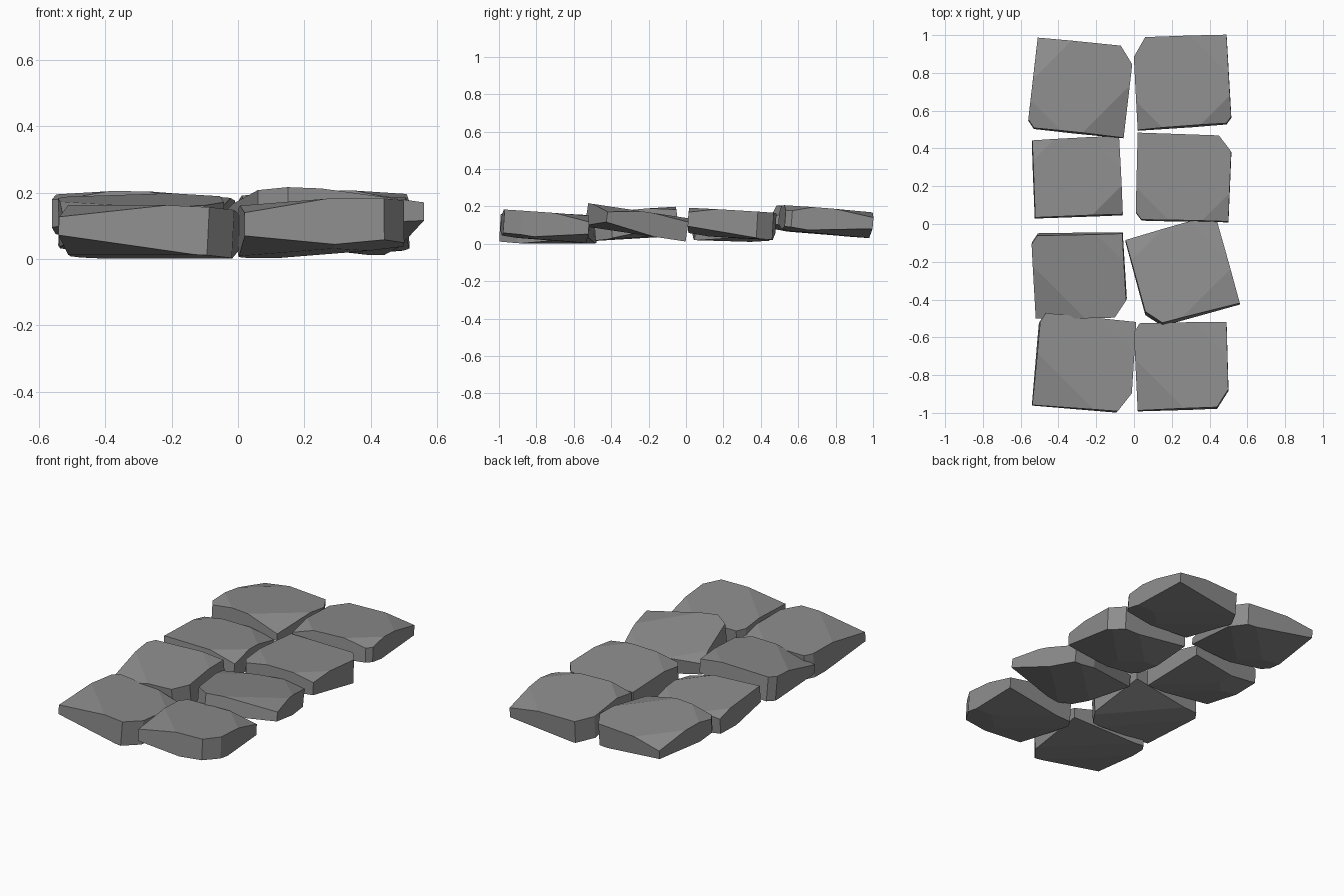
import bpy, bmesh
from mathutils import Vector

if "Cube" in bpy.data.objects:
    bpy.data.objects.remove(bpy.data.objects["Cube"])

BL, BR, TL, TR = (-1, -1), (1, -1), (-1, 1), (1, 1)

# dark grey stone
STONE = bpy.data.materials.new("stone_grey")
STONE.diffuse_color = (.265, .265, .265, 1)
STONE.use_nodes = True
STONE.node_tree.nodes["Principled BSDF"].inputs["Base Color"].default_value = STONE.diffuse_color


def slice_corner(bm, outline, corner, side, half, run, drop):
    """Cut a sloping facet off the top (side=1) or bottom (side=-1) at a corner."""
    d = Vector((corner[0], corner[1], 0)).normalized()
    tip = max(outline, key=lambda p: p.dot(d))
    start = tip - d * run
    start.z = side * half
    normal = (d * drop + Vector((0, 0, side * run))).normalized()
    geom = bm.verts[:] + bm.edges[:] + bm.faces[:]
    bmesh.ops.bisect_plane(bm, geom=geom, plane_co=start, plane_no=normal,
                           clear_outer=True, dist=1e-5)
    rim = [e for e in bm.edges if e.is_boundary]
    if rim:
        bmesh.ops.contextual_create(bm, geom=rim)


def stone(name, points, slope, thick, zmin, top, bottom):
    """Cut slab: plan outline, tilt (dz/dx, dz/dy), thickness, lowest height, facets."""
    pts = [Vector((x, y, 0)) for x, y in points]
    lo = Vector((min(p.x for p in pts), min(p.y for p in pts), 0))
    hi = Vector((max(p.x for p in pts), max(p.y for p in pts), 0))
    mid = (lo + hi) / 2
    local = [p - mid for p in pts]
    half = thick / 2
    bm = bmesh.new()
    face = bm.faces.new([bm.verts.new(p - Vector((0, 0, half))) for p in local])
    ext = bmesh.ops.extrude_face_region(bm, geom=[face])
    # the extrusion keeps the source face, so the slab is closed
    bmesh.ops.translate(bm, vec=(0, 0, thick),
                        verts=[v for v in ext["geom"] if isinstance(v, bmesh.types.BMVert)])
    for side, cuts in ((1, top), (-1, bottom)):
        for corner, run, drop in cuts:
            slice_corner(bm, local, corner, side, half, run, drop)
    # tilt the slab and set it at its height
    up = Vector((-slope[0], -slope[1], 1)).normalized()
    turn = Vector((0, 0, 1)).rotation_difference(up).to_matrix()
    bmesh.ops.transform(bm, matrix=turn.to_4x4(), verts=bm.verts)
    low = min(v.co.z for v in bm.verts)
    bmesh.ops.translate(bm, vec=(mid.x, mid.y, zmin - low), verts=bm.verts)
    bmesh.ops.recalc_face_normals(bm, faces=bm.faces)
    mesh = bpy.data.meshes.new(name)
    bm.to_mesh(mesh)
    bm.free()
    mesh.materials.append(STONE)
    bpy.context.collection.objects.link(bpy.data.objects.new(name, mesh))


# back row
stone("paver_back_left",
      [(-.51, .985), (-.07, .94), (-.01, .84), (-.055, .455), (-.53, .505), (-.56, .55)],
      (-.01, -.07), .135, .035,
      [(BR, .17, .055), (TL, .14, .035), (BL, .09, .025)],
      [(TL, .3, .05), (BR, .25, .04), (BL, .18, .03)])
stone("paver_back_right",
      [(.06, .985), (.49, 1), (.515, .565), (.49, .53), (.02, .495), (0, .88)],
      (.015, -.08), .135, .03,
      [(BL, .1, .04), (BR, .09, .03), (TR, .14, .03)],
      [(TR, .3, .045), (BL, .25, .04), (BR, .16, .02)])

# second row
stone("paver_mid_back_left",
      [(-.54, .44), (-.08, .465), (-.06, .05), (-.525, .03)],
      (-.03, -.06), .14, .01,
      [(BR, .11, .04), (TL, .08, .02), (TR, .12, .03)],
      [(BL, .25, .04), (TR, .27, .05), (TL, .2, .03)])
stone("paver_mid_back_right",
      [(.02, .48), (.45, .465), (.515, .38), (.50, .01), (.04, .02), (.01, .06)],
      (.01, -.06), .145, .02,
      [(BL, .1, .025), (BR, .1, .025)],
      [(BR, .28, .045), (BL, .2, .03), (TL, .24, .04)])

# third row
stone("paver_mid_front_left",
      [(-.51, -.055), (-.06, -.045), (-.04, -.40), (-.10, -.49), (-.52, -.50), (-.54, -.10)],
      (.03, .09), .145, .015,
      [(BL, .19, .05), (TR, .1, .02)],
      [(BL, .26, .04), (TR, .26, .045)])
stone("paver_mid_front_right",
      [(-.045, -.09), (.30, .01), (.44, .01), (.56, -.425), (.15, -.535), (.06, -.475)],
      (.0, -.15), .125, .012,
      [(BR, .16, .03), (TL, .1, .015), (TR, .1, .02)],
      [(BR, .24, .04), (TL, .24, .04)])

# front row
stone("paver_front_left",
      [(-.50, -.52), (-.47, -.475), (.01, -.52), (-.015, -.90), (-.09, -.995), (-.54, -.96)],
      (-.05, -.05), .145, .002,
      [(BL, .21, .05), (TR, .13, .035)],
      [(BL, .27, .04), (TR, .27, .05)])
stone("paver_front_right",
      [(.03, -.53), (.49, -.52), (.50, -.88), (.44, -.975), (.02, -.99), (0, -.58)],
      (.01, -.07), .145, 0.003,
      [(BL, .18, .04), (TR, .13, .035)],
      [(BL, .25, .035), (TR, .26, .045), (BR, .16, .02)])
